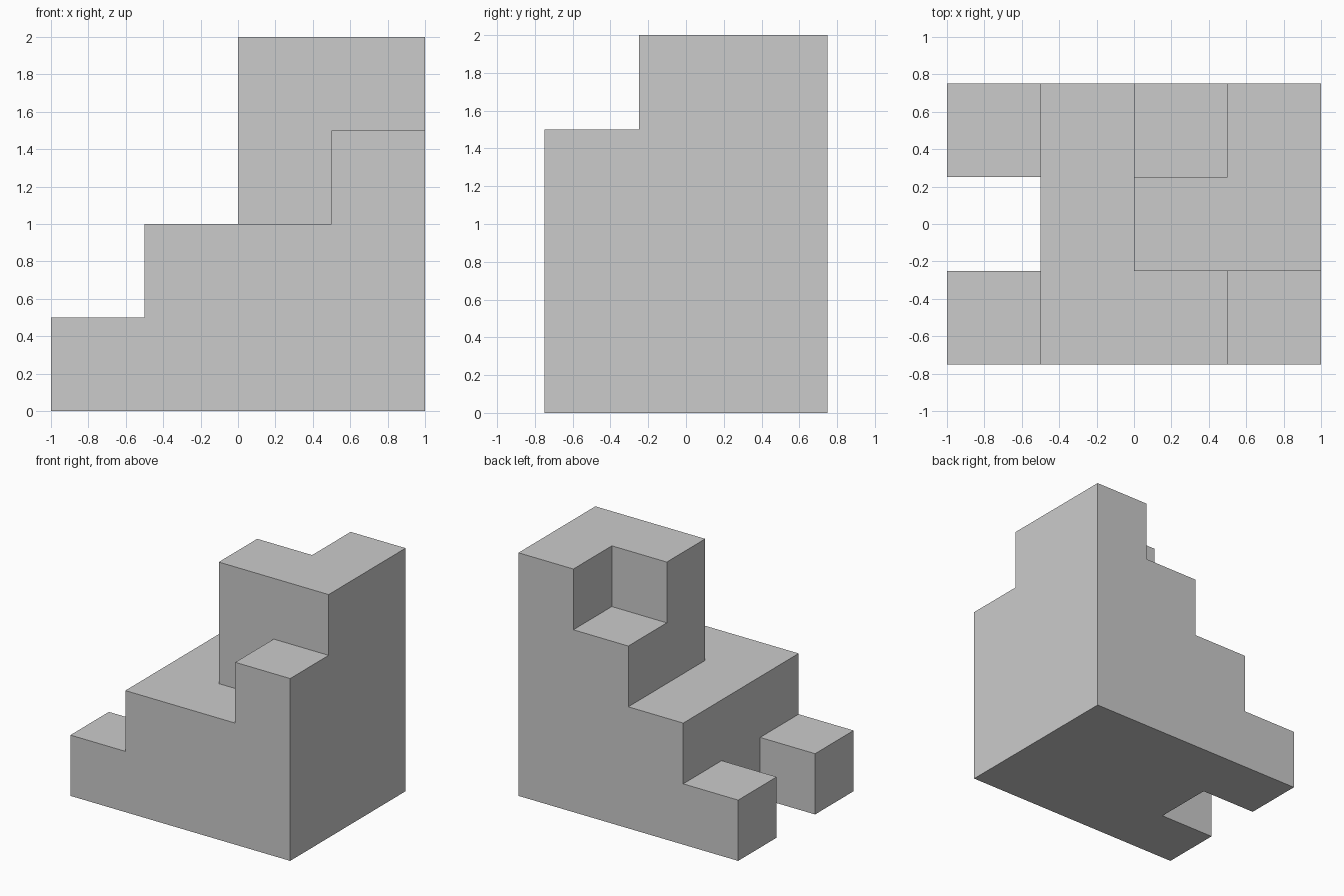
import bpy, bmesh

if "Cube" in bpy.data.objects:
    bpy.data.objects.remove(bpy.data.objects["Cube"])

CELL = 0.5
# Stack heights in cells: rows run front to back, columns left to right
HEIGHTS = [(1, 2, 2, 3),
           (0, 2, 4, 4),
           (1, 2, 3, 4)]

grey = bpy.data.materials.new("light grey")
grey.diffuse_color = (0.6, 0.6, 0.6, 1)
grey.use_nodes = True
grey.node_tree.nodes["Principled BSDF"].inputs["Base Color"].default_value = grey.diffuse_color


def filled(i, j, k):
    return 0 <= i < 4 and 0 <= j < 3 and 0 <= k < HEIGHTS[j][i]


# Outer cell faces only, so the block is one closed shell
bm = bmesh.new()
for j, row in enumerate(HEIGHTS):
    for i, height in enumerate(row):
        for k in range(height):
            for axis in range(3):
                for side in (0, 1):
                    cell = [i, j, k]
                    near = cell[:]
                    near[axis] += 2 * side - 1
                    if filled(*near):
                        continue
                    u, v = (axis + 1) % 3, (axis + 2) % 3
                    corners = []
                    for du, dv in ((0, 0), (1, 0), (1, 1), (0, 1)):
                        p = cell[:]
                        p[axis] += side
                        p[u] += du
                        p[v] += dv
                        corners.append(bm.verts.new(((p[0] - 2) * CELL,
                                                     (p[1] - 1.5) * CELL,
                                                     p[2] * CELL)))
                    bm.faces.new(corners if side else corners[::-1])

# Weld and merge flat regions into single faces
bmesh.ops.remove_doubles(bm, verts=bm.verts, dist=1e-4)
bmesh.ops.dissolve_limit(bm, angle_limit=0.01, verts=bm.verts, edges=bm.edges)
bmesh.ops.recalc_face_normals(bm, faces=bm.faces)

mesh = bpy.data.meshes.new("stepped_block")
bm.to_mesh(mesh)
bm.free()
mesh.materials.append(grey)
bpy.context.collection.objects.link(bpy.data.objects.new("stepped_block", mesh))
